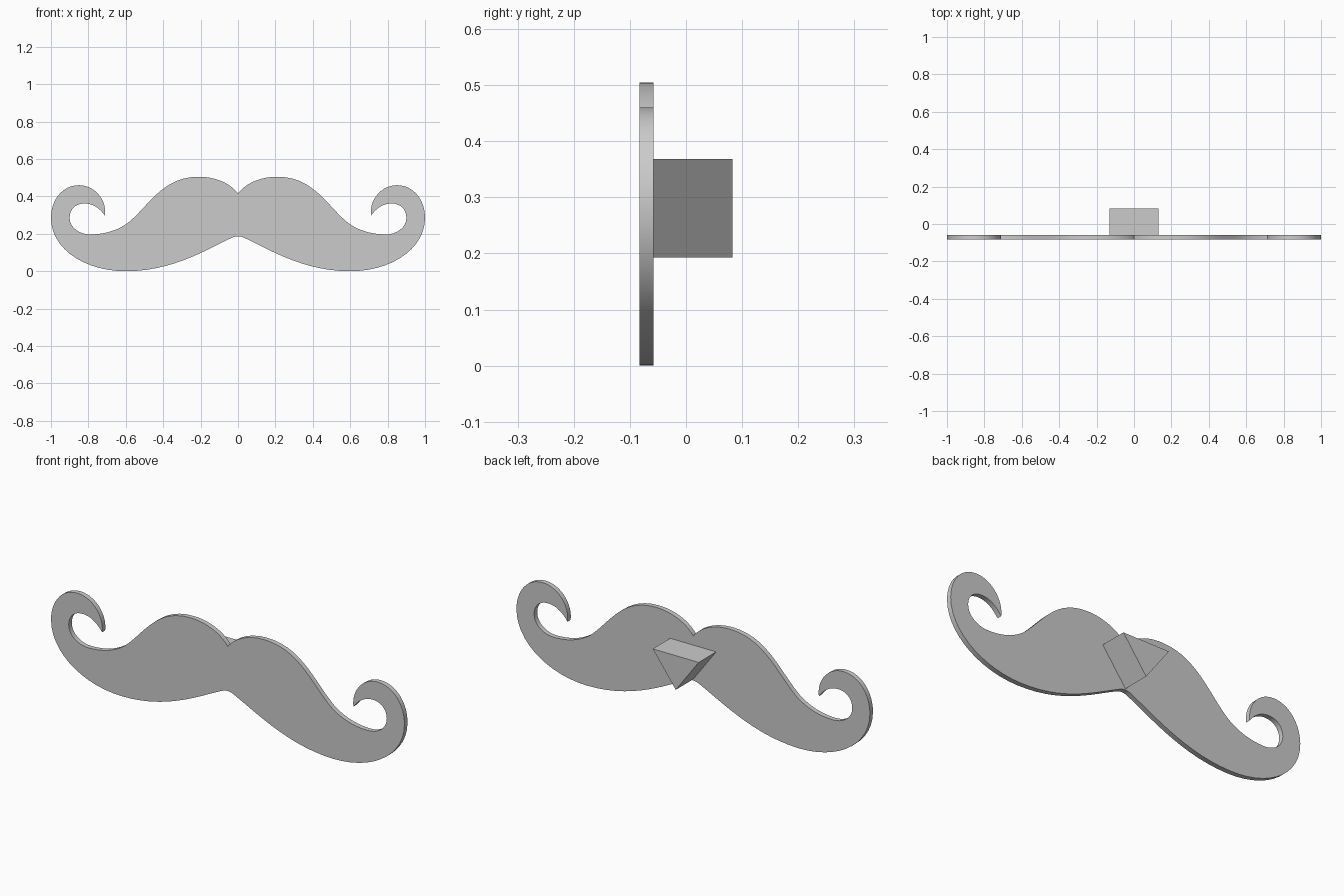
import bpy, bmesh, math
from mathutils import Vector
from mathutils.geometry import interpolate_bezier

cube = bpy.data.objects.get("Cube")
if cube:
    bpy.data.objects.remove(cube, do_unlink=True)

grey = bpy.data.materials.new("light_grey")
grey.use_nodes = True
grey.diffuse_color = (0.6, 0.6, 0.6, 1)
grey.node_tree.nodes["Principled BSDF"].inputs["Base Color"].default_value = (0.6, 0.6, 0.6, 1)


def extruded(name, outline, y_front, y_back):
    """Solid with an (x, z) outline, running from y_front to y_back."""
    bm = bmesh.new()
    face = bm.faces.new([bm.verts.new((x, y_front, z)) for x, z in outline])
    result = bmesh.ops.extrude_face_region(bm, geom=[face])
    moved = [v for v in result["geom"] if isinstance(v, bmesh.types.BMVert)]
    bmesh.ops.translate(bm, verts=moved, vec=(0, y_back - y_front, 0))
    bmesh.ops.recalc_face_normals(bm, faces=bm.faces)
    mesh = bpy.data.meshes.new(name)
    bm.to_mesh(mesh)
    bm.free()
    mesh.materials.append(grey)
    obj = bpy.data.objects.new(name, mesh)
    bpy.context.collection.objects.link(obj)
    return obj


def bezier_path(start, segments, steps=14):
    """Chain of cubic segments, each given as handle, handle, end."""
    points = [Vector(start)]
    for h1, h2, end in segments:
        knots = [Vector((p[0], p[1], 0)) for p in (points[-1], h1, h2, end)]
        points += [p.xy for p in interpolate_bezier(*knots, steps)[1:]]
    return points


# Left half of the moustache: top notch, hump, curl, belly, lower middle
half = bezier_path((0, 0.415), [
    ((0.04, 0.47), (0.12, 0.505), (0.21, 0.505)),
    ((0.40, 0.505), (0.47, 0.36), (0.58, 0.265)),
    ((0.65, 0.21), (0.73, 0.197), (0.79, 0.197)),
    ((0.85, 0.197), (0.90, 0.235), (0.90, 0.285)),
    ((0.90, 0.33), (0.87, 0.362), (0.82, 0.362)),
    ((0.77, 0.362), (0.735, 0.33), (0.711, 0.297)),
    ((0.70, 0.38), (0.765, 0.46), (0.85, 0.46)),
    ((0.94, 0.46), (1.0, 0.38), (1.0, 0.285)),
    ((1.0, 0.12), (0.82, 0.0), (0.60, 0.0)),
    ((0.35, 0.0), (0.17, 0.115), (0.035, 0.178)),
    ((0.022, 0.184), (0.012, 0.187), (0, 0.187)),
])
mirrored = [Vector((-p.x, p.y)) for p in reversed(half[1:-1])]
moustache = extruded("moustache_plate", half + mirrored, -0.083, -0.058)

# Smooth rim, crisp front and back edges
bpy.ops.object.select_all(action="DESELECT")
moustache.select_set(True)
bpy.context.view_layer.objects.active = moustache
bpy.ops.object.shade_smooth_by_angle(angle=math.radians(30))

# Wedge-shaped mount on the back
extruded("back_wedge", [(-0.13, 0.368), (0.13, 0.368), (0, 0.193)], -0.058, 0.083)
